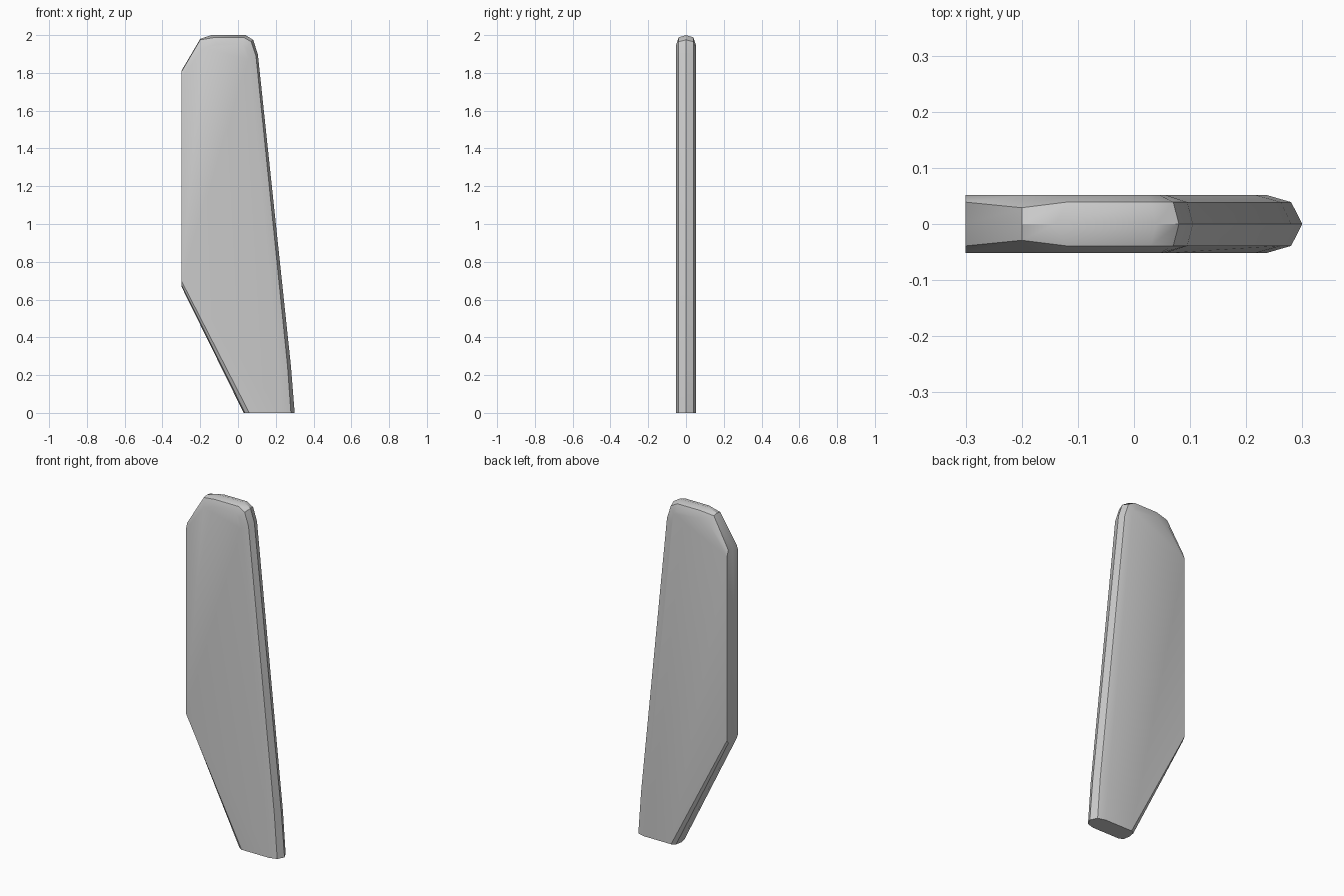
import bpy, bmesh, math

cube = bpy.data.objects.get("Cube")
if cube:
    bpy.data.objects.remove(cube, do_unlink=True)

grey = bpy.data.materials.new("light_grey")
grey.use_nodes = True
colour = (0.6, 0.6, 0.6, 1)
grey.diffuse_color = colour
grey.node_tree.nodes["Principled BSDF"].inputs["Base Color"].default_value = colour

# Nested side outlines (x, z), from the foot up the trailing edge, over the tip, down the leading edge
RIM = [(.03, 0), (-.3, .67), (-.3, 1.81), (-.2, 1.98), (-.14, 2),
       (.04, 2), (.08, 1.975), (.105, 1.9), (.28, .25), (.3, 0)]
SHOULDER = [(.037, 0), (-.3, .68), (-.3, 1.805), (-.2, 1.975), (-.12, 1.988),
            (.03, 1.988), (.07, 1.965), (.095, 1.89), (.262, .25), (.28, 0)]
CHEEK = [(.06, 0), (-.3, .70), (-.3, 1.77), (-.185, 1.93), (-.12, 1.95),
         (.025, 1.95), (.045, 1.93), (.055, 1.87), (.215, .25), (.235, 0)]
SHOULDER_Y, CHEEK_Y = .039, .052

bm = bmesh.new()


def ring(outline, y):
    return [bm.verts.new((x, y, z)) for x, z in outline]


rings = [ring(CHEEK, -CHEEK_Y), ring(SHOULDER, -SHOULDER_Y), ring(RIM, 0),
         ring(SHOULDER, SHOULDER_Y), ring(CHEEK, CHEEK_Y)]

# Narrower shoulder at the rear tip corner
rings[1][3].co.y, rings[3][3].co.y = -.029, .029

# Flat cheeks, edge strips and the flat foot
bm.faces.new(rings[0])
bm.faces.new(rings[-1][::-1])
for a, b in zip(rings, rings[1:]):
    for i in range(len(RIM) - 1):
        bm.faces.new((a[i], b[i], b[i + 1], a[i + 1]))
bm.faces.new([r[0] for r in rings] + [r[-1] for r in reversed(rings)])
bmesh.ops.recalc_face_normals(bm, faces=bm.faces[:])

mesh = bpy.data.meshes.new("fin_blade")
bm.to_mesh(mesh)
bm.free()
mesh.materials.append(grey)
blade = bpy.data.objects.new("fin_blade", mesh)
bpy.context.collection.objects.link(blade)
bpy.context.view_layer.objects.active = blade
blade.select_set(True)
bpy.ops.object.shade_smooth_by_angle(angle=math.radians(35))
